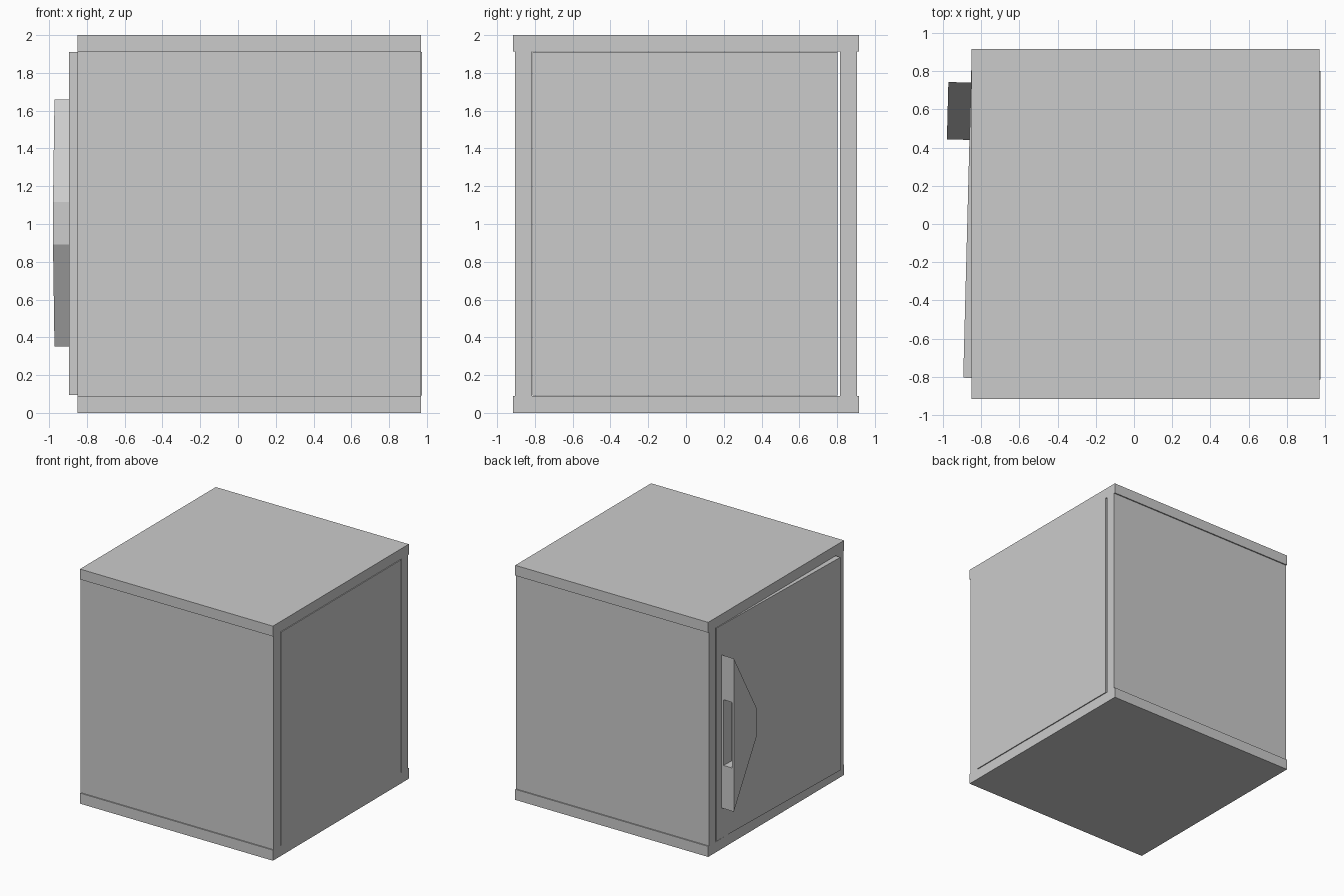
import bpy, bmesh
from mathutils import Matrix

if "Cube" in bpy.data.objects:
    bpy.data.objects.remove(bpy.data.objects["Cube"])

# Shared frame of the slightly ajar door on the left side
PIVOT = Matrix.Translation((-0.852, 0.803, 0)) @ Matrix.Rotation(-0.026, 4, 'Z')


def finish(name, bm, frame=None):
    bmesh.ops.recalc_face_normals(bm, faces=bm.faces[:])
    mesh = bpy.data.meshes.new(name)
    bm.to_mesh(mesh)
    bm.free()
    ob = bpy.data.objects.new(name, mesh)
    bpy.context.collection.objects.link(ob)
    if frame is not None:
        ob.matrix_world = frame
    return ob


def box(name, lo, hi, frame=None):
    bm = bmesh.new()
    size = [b - a for a, b in zip(lo, hi)]
    mid = [(a + b) / 2 for a, b in zip(lo, hi)]
    bmesh.ops.create_cube(bm, size=1, matrix=Matrix.Translation(mid) @ Matrix.Diagonal((*size, 1)))
    return finish(name, bm, frame)


def prism_x(name, profile, x0, x1, frame=None):
    bm = bmesh.new()
    face = bm.faces.new([bm.verts.new((x0, y, z)) for y, z in profile])
    ext = bmesh.ops.extrude_face_region(bm, geom=[face])
    moved = [g for g in ext['geom'] if isinstance(g, bmesh.types.BMVert)]
    bmesh.ops.translate(bm, verts=moved, vec=(x1 - x0, 0, 0))
    return finish(name, bm, frame)


# Cabinet shell: overhanging plates and slightly recessed walls
box("bottom_plate", (-0.85, -0.915, 0), (0.97, 0.915, 0.09))
box("top_plate", (-0.85, -0.915, 1.912), (0.97, 0.915, 2))
for side, name in ((-1, "front_wall"), (1, "back_wall")):
    y0, y1 = sorted((side * 0.815, side * 0.905))
    box(name, (-0.85, y0, 0.09), (0.97, y1, 1.912))

# Right panel, a touch proud of its frame with a gap at the back edge
box("right_panel", (0.885, -0.813, 0.093), (0.975, 0.802, 1.91))

# Tilted door on the left
box("door", (0, -1.608, 0.094), (0.09, 0, 1.91), PIVOT)

# Tapered handle with a finger recess in its long edge
handle = prism_x("door_handle",
                 [(-0.063, 0.352), (-0.063, 1.658), (-0.363, 1.117), (-0.363, 0.892)],
                 -0.118, 0.002, PIVOT)
cutter = box("handle_recess_cutter", (-0.1, -0.165, 0.72), (-0.02, 0.02, 1.28), PIVOT)
cutter.hide_render = True
cutter.hide_viewport = True
cutter.display_type = 'WIRE'
cut = handle.modifiers.new("finger_recess", 'BOOLEAN')
cut.operation = 'DIFFERENCE'
cut.solver = 'EXACT'
cut.object = cutter
